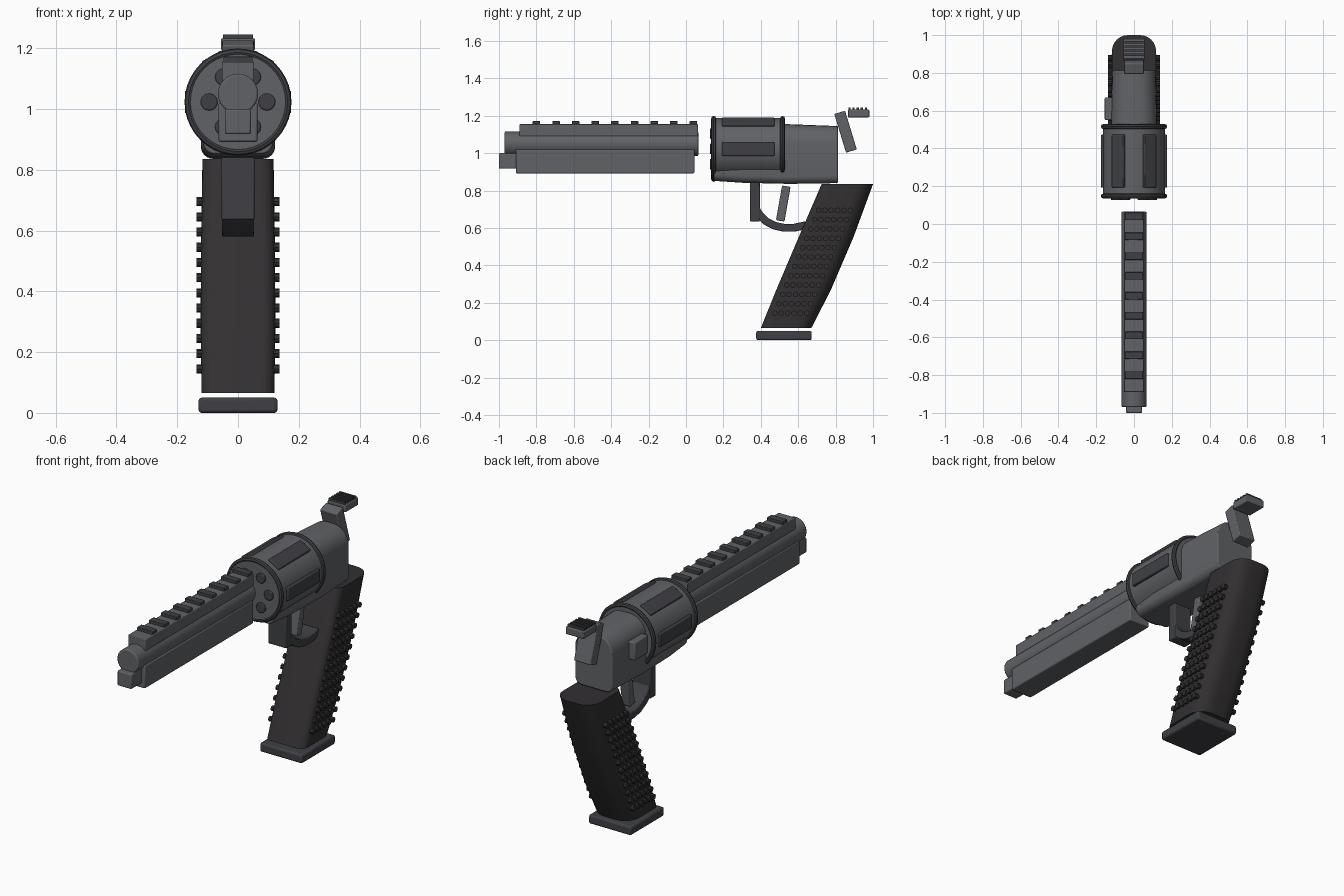
import bpy, bmesh
from math import pi, sin, cos, radians
from mathutils import Matrix, Vector

if "Cube" in bpy.data.objects:
    bpy.data.objects.remove(bpy.data.objects["Cube"])


def material(name, rgb):
    m = bpy.data.materials.new(name)
    m.diffuse_color = (*rgb, 1)
    m.use_nodes = True
    m.node_tree.nodes["Principled BSDF"].inputs["Base Color"].default_value = m.diffuse_color
    return m


METAL = material("steel", (0.12, 0.123, 0.133))
DARK = material("dark_steel", (0.05, 0.051, 0.058))
GRIP = material("grip_rubber", (0.032, 0.029, 0.031))


def finish(name, bm, mat, bevel=0.0):
    bmesh.ops.recalc_face_normals(bm, faces=bm.faces)
    me = bpy.data.meshes.new(name)
    bm.to_mesh(me)
    bm.free()
    me.materials.append(mat)
    ob = bpy.data.objects.new(name, me)
    bpy.context.collection.objects.link(ob)
    if bevel:
        b = ob.modifiers.new("bevel", 'BEVEL')
        b.width, b.segments, b.limit_method = bevel, 2, 'ANGLE'
        b.angle_limit = radians(50)
    bpy.ops.object.select_all(action='DESELECT')
    ob.select_set(True)
    bpy.context.view_layer.objects.active = ob
    bpy.ops.object.shade_smooth_by_angle(angle=radians(35))
    return ob


def add_box(bm, lo, hi, rot=None):
    lo, hi = Vector(lo), Vector(hi)
    m = Matrix.Translation((lo + hi) / 2) @ (rot or Matrix())
    bmesh.ops.create_cube(bm, size=1, matrix=m @ Matrix.Diagonal((*(hi - lo), 1)))


def box(name, lo, hi, mat, bevel=0.006, tilt=0):
    bm = bmesh.new()
    add_box(bm, lo, hi, Matrix.Rotation(radians(tilt), 4, 'X'))
    return finish(name, bm, mat, bevel)


def add_cyl(bm, r, centre, depth, axis, seg):
    rot = Matrix.Rotation(pi / 2, 4, 'X' if axis == 'Y' else 'Y')
    bmesh.ops.create_cone(bm, cap_ends=True, segments=seg, radius1=r, radius2=r, depth=depth,
                          matrix=Matrix.Translation(centre) @ rot)


def rounded(u0, u1, v0, v1, r_low, r_high, n=6):
    """Rounded rectangle with separate corner radii at low and high v."""
    pts = []
    for cu, cv, r, a in ((u1 - r_low, v0 + r_low, r_low, -90), (u1 - r_high, v1 - r_high, r_high, 0),
                         (u0 + r_high, v1 - r_high, r_high, 90), (u0 + r_low, v0 + r_low, r_low, 180)):
        for i in range(n + 1):
            t = radians(a + 90 * i / n)
            pts.append((cu + r * cos(t), cv + r * sin(t)))
    return pts


def loft(name, sections, mat, bevel=0.0):
    bm = bmesh.new()
    rings = [[bm.verts.new(p) for p in s] for s in sections]
    for a, b in zip(rings, rings[1:]):
        for i in range(len(a)):
            j = (i + 1) % len(a)
            bm.faces.new((a[i], a[j], b[j], b[i]))
    bm.faces.new(rings[0])
    bm.faces.new(rings[-1])
    return finish(name, bm, mat, bevel)


# Barrel, underlug and front plug
bm = bmesh.new()
add_cyl(bm, 0.066, (0, -0.452, 1.05), 1.035, 'Y', 32)
finish("barrel", bm, METAL, 0.006)
box("underlug", (-0.064, -0.91, 0.892), (0.064, 0.045, 1.02), METAL)
box("underlug_tip", (-0.043, -1.0, 0.917), (0.043, -0.9, 1.0), METAL)

# Top rail with cross teeth
box("rail", (-0.053, -0.89, 1.09), (0.053, 0.065, 1.155), METAL, 0.004)
bm = bmesh.new()
for i in range(9):
    y = 0.04 - i * 0.105
    add_box(bm, (-0.048, y - 0.02, 1.14), (0.048, y + 0.02, 1.172))
finish("rail_teeth", bm, DARK, 0.003)

# Cylinder drum, rims, flute bars and chambers
CZ = 1.023
bm = bmesh.new()
add_cyl(bm, 0.165, (0, 0.332, CZ), 0.39, 'Y', 40)
finish("drum", bm, METAL, 0.01)
for label, y in (("front", 0.148), ("rear", 0.516)):
    bm = bmesh.new()
    rings = []
    for i in range(40):
        a = 2 * pi * i / 40
        rings.append([bm.verts.new(((0.163 + 0.013 * cos(b)) * cos(a), y + 0.013 * sin(b),
                                    CZ + (0.163 + 0.013 * cos(b)) * sin(a)))
                      for b in (2 * pi * k / 8 for k in range(8))])
    for i in range(40):
        p, q = rings[i], rings[(i + 1) % 40]
        for k in range(8):
            bm.faces.new((p[k], p[(k + 1) % 8], q[(k + 1) % 8], q[k]))
    finish("drum_rim_" + label, bm, DARK)
bars, holes = bmesh.new(), bmesh.new()
for i in range(6):
    a = i * pi / 3
    d = Vector((cos(a), 0, sin(a)))
    m = Matrix.Translation(Vector((0, 0.333, CZ)) + d * 0.16) @ Matrix.Rotation(-a, 4, 'Y')
    bmesh.ops.create_cube(bars, size=1, matrix=m @ Matrix.Diagonal((0.03, 0.28, 0.075, 1)))
    add_cyl(holes, 0.028, Vector((0, 0.16, CZ)) + d * 0.095, 0.065, 'Y', 16)
finish("drum_flutes", bars, DARK, 0.005)
finish("drum_chambers", holes, DARK, 0.004)

# Frame, lofted front to back
loft("frame", [[(x, y, z) for x, z in rounded(-w, w, z0, z1, 0.04, 0.095)]
               for y, w, z0, z1 in ((0.15, 0.115, 0.852, 1.155), (0.3, 0.122, 0.842, 1.155),
                                    (0.55, 0.122, 0.836, 1.155), (0.812, 0.115, 0.84, 1.145))],
     METAL, 0.005)
box("release_latch", (-0.155, 0.55, 0.98), (-0.1, 0.67, 1.08), METAL)

# Hammer and ridged spur
box("hammer", (-0.052, 0.823, 1.007), (0.052, 0.883, 1.223), METAL, 0.005, tilt=17)
box("hammer_spur", (-0.056, 0.865, 1.192), (0.056, 0.98, 1.233), METAL, 0.005)
bm = bmesh.new()
for i in range(5):
    y = 0.874 + i * 0.022
    add_box(bm, (-0.05, y - 0.006, 1.225), (0.05, y + 0.006, 1.245))
finish("spur_ridges", bm, DARK)

# Trigger and trigger guard
box("trigger", (-0.025, 0.497, 0.637), (0.025, 0.543, 0.825), METAL, 0.005, tilt=-10)
box("guard_post", (-0.055, 0.342, 0.635), (0.055, 0.395, 0.845), DARK)
path = [Vector(p) for p in ((0.375, 0.70), (0.395, 0.668), (0.43, 0.635), (0.475, 0.612),
                            (0.525, 0.601), (0.575, 0.601), (0.64, 0.615))]
sections = []
for i, p in enumerate(path):
    t = (path[min(i + 1, 6)] - path[max(i - 1, 0)]).normalized()
    n = Vector((-t.y, t.x)) * 0.021
    sections.append([(x, p.x + s * n.x, p.y + s * n.y)
                     for x, s in ((-0.052, -1), (0.052, -1), (0.052, 1), (-0.052, 1))])
loft("guard_bow", sections, DARK, 0.004)

# Raked grip with studs and a base plate
loft("grip", [[(x, y, z) for x, y in rounded(-w, w, y0, y1, 0.045, 0.085)]
              for z, y0, y1, w in ((0.065, 0.40, 0.67, 0.12), (0.27, 0.483, 0.775, 0.123),
                                   (0.55, 0.602, 0.895, 0.122), (0.835, 0.725, 1.0, 0.117))], GRIP)
bm = bmesh.new()
for row in range(12):
    z = 0.145 + row * 0.05
    for col in range(6):
        y = 0.475 + 0.425 * (z - 0.145) + col * 0.034
        for side in (-1, 1):
            add_cyl(bm, 0.015, (side * 0.117, y, z), 0.04, 'X', 8)
finish("grip_studs", bm, GRIP)
box("base_plate", (-0.13, 0.375, 0), (0.13, 0.672, 0.05), DARK, 0.01)
